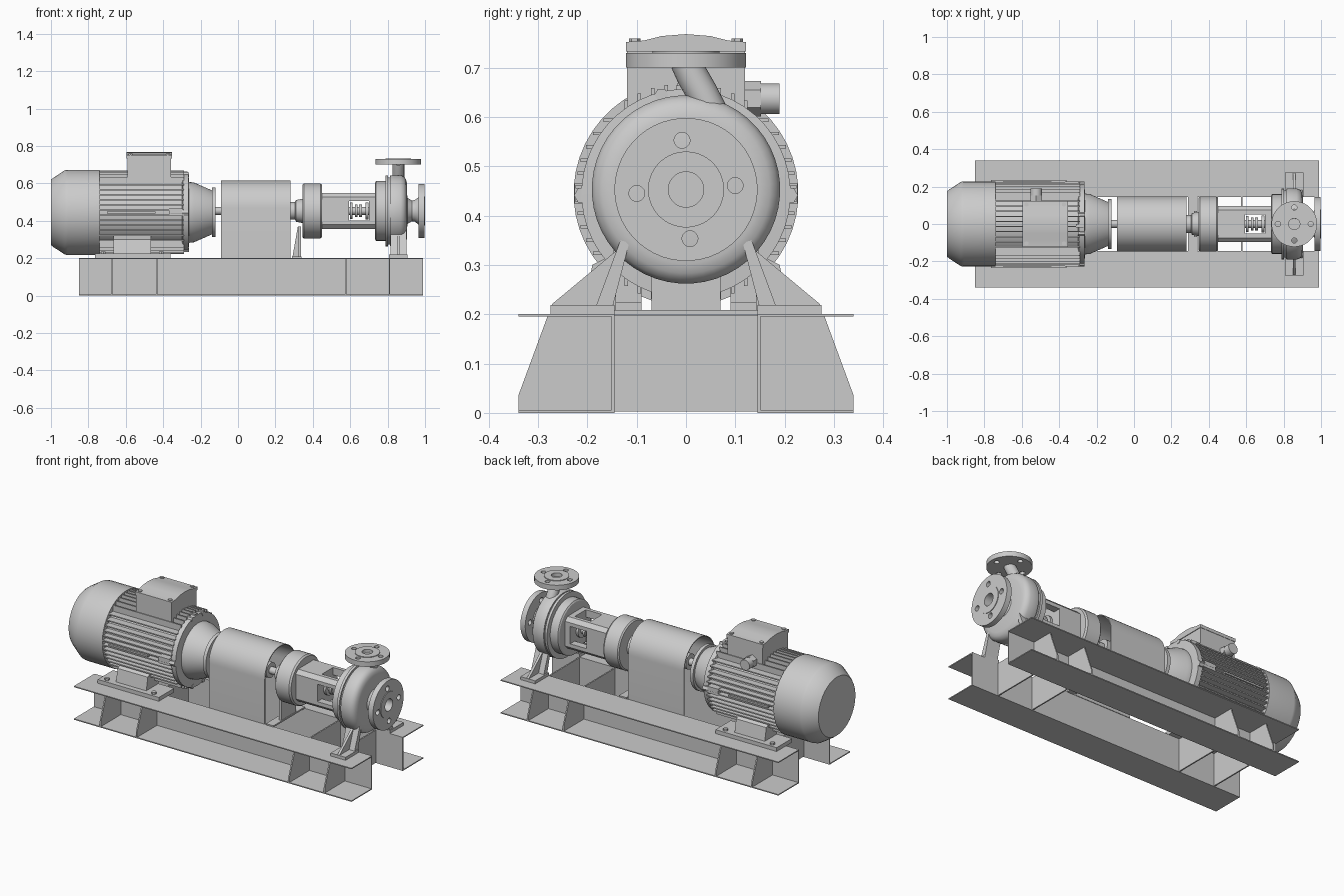
import bpy, bmesh, math
from mathutils import Matrix, Vector

cube = bpy.data.objects.get("Cube")
if cube:
    bpy.data.objects.remove(cube)

grey = bpy.data.materials.new("machine grey")
grey.use_nodes = True
colour = (0.6, 0.6, 0.6, 1)
grey.diffuse_color = colour
grey.node_tree.nodes["Principled BSDF"].inputs["Base Color"].default_value = colour

MOTOR_Z, PUMP_Z = 0.445, 0.453
SIDES = (("left", 1), ("right", -1))
parts = []


def finish(name, bm):
    bmesh.ops.recalc_face_normals(bm, faces=bm.faces)
    mesh = bpy.data.meshes.new(name)
    bm.to_mesh(mesh)
    bm.free()
    mesh.materials.append(grey)
    obj = bpy.data.objects.new(name, mesh)
    bpy.context.collection.objects.link(obj)
    parts.append(obj)
    return obj


def prism(name, pts, a, b, axis="x"):
    """Extrude a profile from a to b: (y, z) points along x, (x, z) points along y."""
    bm = bmesh.new()
    place = (lambda p, t: (t, p[0], p[1])) if axis == "x" else (lambda p, t: (p[0], t, p[1]))
    ends = [[bm.verts.new(place(p, t)) for p in pts] for t in (a, b)]
    bm.faces.new(ends[0])
    bm.faces.new(ends[1])
    for i in range(len(pts)):
        j = (i + 1) % len(pts)
        bm.faces.new((ends[0][i], ends[0][j], ends[1][j], ends[1][i]))
    return finish(name, bm)


def box(name, x0, x1, y0, y1, z0, z1):
    return prism(name, [(y0, z0), (y1, z0), (y1, z1), (y0, z1)], x0, x1)


def lathe(name, profile, centre=(0, 0, 0), axis="X", n=48):
    """Turn (distance along axis, radius) points around an axis."""
    turn = {"X": Matrix.Rotation(math.pi / 2, 4, "Y"),
            "Y": Matrix.Rotation(-math.pi / 2, 4, "X"), "Z": Matrix()}[axis]
    bm = bmesh.new()
    rings = []
    for t, r in profile:
        angles = [2 * math.pi * (i + 0.5) / n for i in range(n)]
        rings.append([bm.verts.new(turn @ Vector((r * math.cos(a), r * math.sin(a), t)) + Vector(centre))
                      for a in angles])
    for p, q in zip(rings, rings[1:]):
        for i in range(n):
            j = (i + 1) % n
            bm.faces.new((p[i], p[j], q[j], q[i]))
    bm.faces.new(rings[0])
    bm.faces.new(rings[-1])
    return finish(name, bm)


def rod(name, a, b, r, centre, axis="X", n=24):
    return lathe(name, [(a, r), (b, r)], centre, axis, n)


def cut(obj, cutters):
    """Subtract the cutters from an object and discard them."""
    for c in cutters:
        c.hide_render = True
        m = obj.modifiers.new("hole", "BOOLEAN")
        m.operation, m.solver, m.object = "DIFFERENCE", "EXACT", c
    graph = bpy.context.evaluated_depsgraph_get()
    mesh = bpy.data.meshes.new_from_object(obj.evaluated_get(graph))
    obj.modifiers.clear()
    obj.data = mesh
    for c in cutters:
        parts.remove(c)
        bpy.data.objects.remove(c)


# Base frame: two outward channels, gussets and cross plates
GUSSETS = (-0.675, -0.435, 0.575, 0.81)
for side, s in SIDES:
    channel = [(.145, 0), (.34, 0), (.34, .006), (.151, .006),
               (.151, .195), (.34, .195), (.34, .201), (.145, .201)]
    prism(side + "_base_channel", [(s * y, z) for y, z in channel], -.85, .99)
    gusset = [(.148, .004), (.34, .004), (.34, .035), (.28, .198), (.148, .198)]
    for x in GUSSETS:
        prism(side + "_gusset", [(s * y, z) for y, z in gusset], x - .004, x + .004)
for x in GUSSETS:
    box("cross_plate", x - .004, x + .004, -.147, .147, .003, .198)

# Motor: fan cover, core, drive-end bell
M = (0, 0, MOTOR_Z)
lathe("fan_cover", [(-1, .175), (-.985, .187), (-.925, .226), (-.91, .228), (-.74, .228)], M)
lathe("motor_core", [(-.75, .192), (-.27, .192)], M)
lathe("motor_end_bell", [(-.3, .2), (-.295, .212), (-.265, .212), (-.262, .163), (-.235, .16),
                         (-.14, .118), (-.14, .133), (-.12, .133)], M)

# Cooling fins: slabs right through the core
for i in range(12):
    d = (i - 5.5) * 0.027
    reach = math.sqrt(.224 ** 2 - d ** 2)
    box("side_fin", -.75, -.29, -reach, reach, MOTOR_Z + d - .0035, MOTOR_Z + d + .0035)
    if abs(d) < .14:
        box("upright_fin", -.75, -.29, d - .0035, d + .0035, MOTOR_Z - reach, MOTOR_Z + reach)

# Motor bell lugs, feet and lifting lug
for side, s in SIDES:
    y0, y1 = sorted((s * .18, s * .226))
    box(side + "_bell_lug", -.37, -.3, y0, y1, MOTOR_Z - .02, MOTOR_Z + .02)
    rod(side + "_lug_bolt", -.36, -.265, .017, (0, s * .21, MOTOR_Z - .004), n=6)
    box(side + "_nameplate", -.7, -.44, min(s * .2, s * .226), max(s * .2, s * .226),
        MOTOR_Z - .005, MOTOR_Z + .005)
    y0, y1 = sorted((s * .09, s * .235))
    box(side + "_motor_foot_pad", -.765, -.36, y0, y1, .2, .224)
    leg = [(.09, .22), (.205, .22), (.19, .3), (.13, .33), (.09, .3)]
    prism(side + "_motor_foot", [(s * y, z) for y, z in leg], -.665, -.465)
    for x in (-.72, -.41):
        rod(side + "_foot_bolt", .22, .236, .014, (x, s * .21, 0), "Z", 6)
for y, z in ((.05, .2), (.05, -.2)):
    for s in (1, -1):
        rod("bell_bolt", -.3, -.262, .014, (0, s * y, MOTOR_Z + z), n=6)
box("lifting_lug", -.31, -.27, -.02, .0, .63, .664)

# Terminal box with arched lid, corner bolts and cable gland
box("terminal_box", -.592, -.358, -.12, .12, .595, .74)
lid = [(-.122, .733), (.122, .733), (.122, .752), (.085, .755), (.05, .764), (0, .768),
       (-.05, .764), (-.085, .755), (-.122, .752)]
prism("terminal_box_lid", lid, -.596, -.354)
for x in (-.575, -.375):
    for y in (-.104, .104):
        rod("lid_bolt", .745, .759, .012, (x, y, 0), "Z", 6)
rod("gland_nut", .11, .152, .036, (-.523, 0, .637), "Y", 6)
rod("cable_gland", .15, .19, .031, (-.523, 0, .637), "Y")

# Shaft, coupling and open-ended guard
P = (0, 0, PUMP_Z)
rod("drive_shaft", -.13, .76, .021, P)
lathe("coupling", [(-.03, .045), (.03, .045), (.03, .075), (.15, .075), (.15, .045), (.22, .045)], P)
arch = [(.147 * math.cos(a), .468 + .147 * math.sin(a))
        for a in [math.pi * i / 24 for i in range(25)]]
outer = [(.147, .2)] + arch + [(-.147, .2)]
inner = [(y * .965, .2 if z == .2 else .468 + (z - .468) * .965) for y, z in reversed(outer)]
prism("coupling_guard", outer + inner, -.09, .28)

# Bearing housing and its support
lathe("bearing_housing", [(.275, .047), (.305, .047), (.31, .058), (.345, .065), (.345, .14),
                          (.352, .147), (.44, .147), (.45, .14), (.45, .09)], P)
prism("bearing_support", [(.29, .2), (.335, .2), (.335, .37), (.32, .37)], -.012, .012, "y")
box("bearing_support_plate", .322, .336, -.07, .07, .2, .37)
box("bearing_support_base", .29, .34, -.15, .15, .2, .209)

# Lantern bracket with a window on each side, and the shaft seal inside
H, C, W = .096, .022, .052
corner = [(H, H - C), (H - C, H)]
section = [(s * y, t * z) for s, t, order in ((1, 1, 1), (-1, 1, -1), (-1, -1, 1), (1, -1, -1))
           for y, z in corner[::order]]
section = [(y, z + PUMP_Z) for y, z in section]
prism("bracket_rear", section, .445, .593)
prism("bracket_front", section, .7, .74)
for s in (1, -1):
    for t in (1, -1):
        post = [(W, W), (H, W), (H, H - C), (H - C, H), (W, H)]
        prism("bracket_post", [(s * y, PUMP_Z + t * z) for y, z in post], .59, .703)
for x, r in ((.605, .044), (.632, .034), (.655, .034), (.69, .045)):
    rod("seal_ring", x - .007, x + .007, r, P)

# Pump casing, suction nozzle and drilled suction flange
lathe("pump_casing", [(.733, .152), (.738, .16), (.788, .16), (.788, .19), (.803, .19), (.803, .18),
                      (.812, .18), (.812, .188), (.825, .191), (.87, .191), (.887, .184),
                      (.898, .17), (.903, .15), (.905, .08)], P)
lathe("suction_nozzle", [(.89, .085), (.912, .066), (.93, .056), (.945, .058), (.968, .075)], P)
suction = lathe("suction_flange", [(.964, .145), (.996, .145), (.996, .077), (1, .077)], P)
holes = [rod("hole", .95, 1.05, .036, P)]
for k in range(4):
    a = math.pi / 2 * k + .08
    holes.append(rod("hole", .95, 1.05, .016, (0, .1 * math.cos(a), PUMP_Z + .1 * math.sin(a))))
cut(suction, holes)
cut(bpy.data.objects["suction_nozzle"], [rod("hole", .92, 1.05, .036, P)])

# Discharge pipe leaning into the casing, with drilled top flange
curve = bpy.data.curves.new("discharge_pipe", "CURVE")
curve.dimensions = "3D"
curve.bevel_depth, curve.bevel_resolution = .032, 6
spline = curve.splines.new("POLY")
path = [(0, .712), (.012, .685), (.032, .65), (.055, .605), (.075, .55)]
spline.points.add(len(path) - 1)
for point, (y, z) in zip(spline.points, path):
    point.co = (.857, y, z, 1)
temp = bpy.data.objects.new("pipe_path", curve)
bpy.context.collection.objects.link(temp)
bm = bmesh.new()
bm.from_mesh(temp.to_mesh())
bpy.data.objects.remove(temp)
finish("discharge_pipe", bm)
D = (.857, 0, 0)
discharge = lathe("discharge_flange", [(.7, .122), (.73, .122), (.73, .068), (.734, .068)], D, "Z")
holes = [rod("hole", .712, .8, .03, D, "Z")]
for k in range(4):
    a = math.pi / 2 * k
    holes.append(rod("hole", .65, .8, .014, (.857 + .088 * math.cos(a), .088 * math.sin(a), 0), "Z"))
cut(discharge, holes)

# Pump feet: pad, sloping leg and outer rib
for side, s in SIDES:
    y0, y1 = sorted((s * .145, s * .275))
    box(side + "_pump_foot_pad", .807, .905, y0, y1, .2, .219)
    leg = [(.15, .21), (.185, .21), (.133, .35), (.115, .345)]
    prism(side + "_pump_leg", [(s * y, z) for y, z in leg], .815, .9)
    rib = [(.16, .215), (.275, .215), (.27, .222), (.14, .33)]
    prism(side + "_pump_foot_rib", [(s * y, z) for y, z in rib], .85, .864)

# Smooth the round parts and keep edges sharp
bpy.ops.object.select_all(action="DESELECT")
for obj in parts:
    obj.select_set(True)
bpy.context.view_layer.objects.active = parts[0]
bpy.ops.object.shade_smooth_by_angle(angle=math.radians(30))
